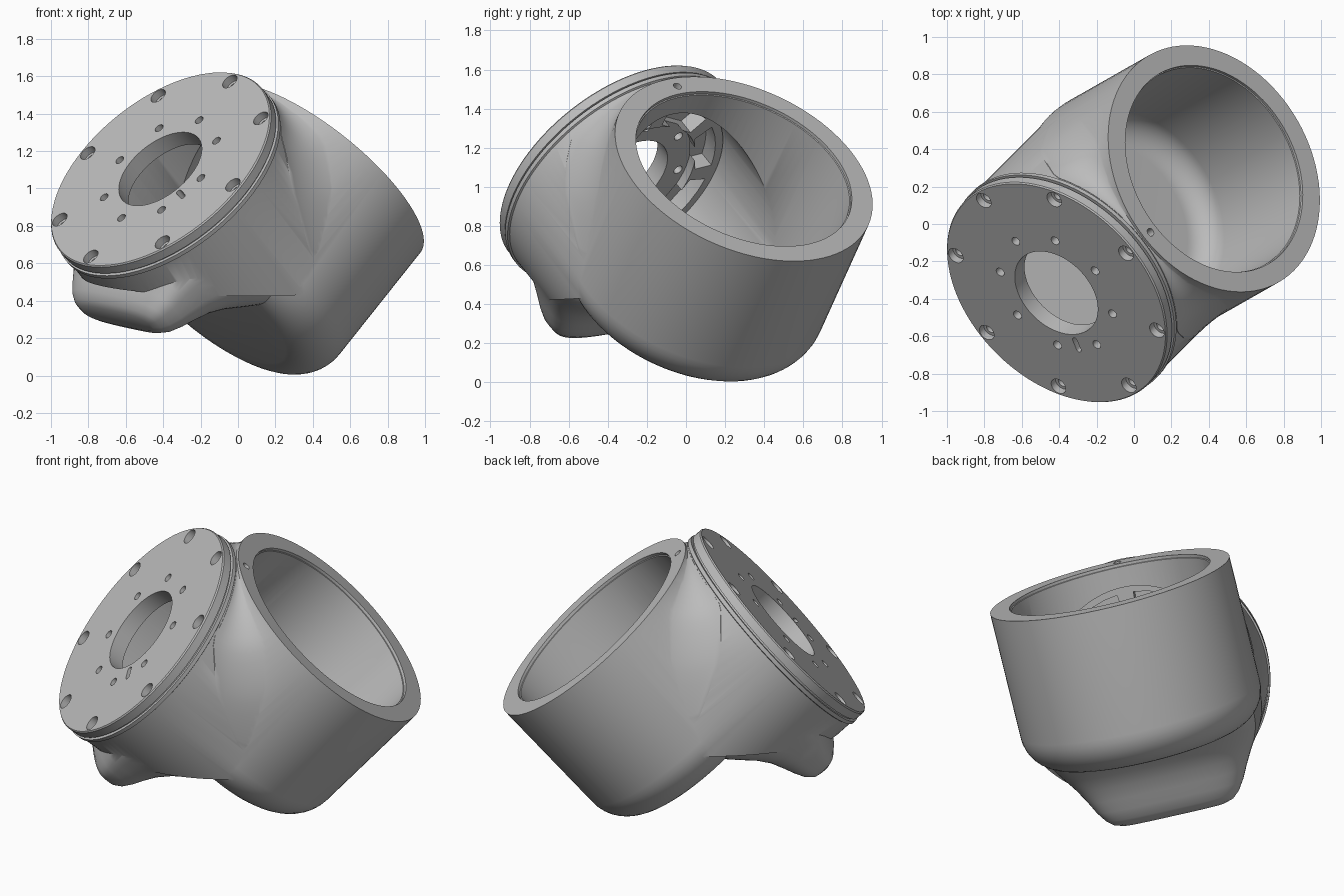
import bpy, bmesh, math
from mathutils import Matrix, Vector

if "Cube" in bpy.data.objects:
    bpy.data.objects.remove(bpy.data.objects["Cube"], do_unlink=True)

# Joint frame: local X across, local Y along the flange axis, local Z along the cup axis
flange_dir = Vector((-0.53, -0.53, 0.661)).normalized()
cup_dir = Vector((0.581, 0.328, 0.745))
cup_dir = (cup_dir - flange_dir * cup_dir.dot(flange_dir)).normalized()
across = flange_dir.cross(cup_dir)
frame = Matrix((across, flange_dir, cup_dir)).transposed().to_4x4()
frame.translation = Vector((0.013, 0.06, 0.57))

grey = bpy.data.materials.new("plain_grey")
grey.use_nodes = True
grey.diffuse_color = (0.5, 0.5, 0.5, 1)
grey.node_tree.nodes["Principled BSDF"].inputs["Base Color"].default_value = (0.5, 0.5, 0.5, 1)


def finish(name, bm):
    bmesh.ops.recalc_face_normals(bm, faces=bm.faces)
    mesh = bpy.data.meshes.new(name)
    bm.to_mesh(mesh)
    bm.free()
    mesh.materials.append(grey)
    obj = bpy.data.objects.new(name, mesh)
    bpy.context.collection.objects.link(obj)
    return obj


def loft(name, rings):
    """Capped solid through equal rings of points."""
    bm = bmesh.new()
    rows = [[bm.verts.new(p) for p in ring] for ring in rings]
    count = len(rows[0])
    for low, high in zip(rows, rows[1:]):
        for i in range(count):
            j = (i + 1) % count
            bm.faces.new((low[i], low[j], high[j], high[i]))
    bm.faces.new(rows[0])
    bm.faces.new(rows[-1])
    return finish(name, bm)


def lathe(name, profile, axis="cup", centre=(0, 0), steps=96):
    """Solid of revolution from (radius, height) points, capped at both ends."""
    rings = []
    for r, h in profile:
        ring = []
        for i in range(steps):
            t = math.tau * i / steps
            u = centre[0] + r * math.sin(t)
            v = centre[1] + r * math.cos(t)
            ring.append((u, v, h) if axis == "cup" else (u, h, v))
        rings.append(ring)
    return loft(name, rings)


def rod(r, lo, hi, axis="flange", centre=(0, 0), steps=96):
    return lathe("rod", [(r, lo), (r, hi)], axis, centre, steps)


def slab(points, half):
    """Side profile in (flange, cup) coordinates, extruded across."""
    return loft("slab", [[(x, y, z) for y, z in points] for x in (-half, half)])


def hull(name, points):
    bm = bmesh.new()
    for p in points:
        bm.verts.new(p)
    bmesh.ops.convex_hull(bm, input=bm.verts[:])
    return finish(name, bm)


def combine(target, tool, operation):
    mod = target.modifiers.new("combine", "BOOLEAN")
    mod.operation, mod.solver, mod.object = operation, "EXACT", tool
    bpy.ops.object.select_all(action="DESELECT")
    bpy.context.view_layer.objects.active = target
    target.select_set(True)
    bpy.ops.object.modifier_apply(modifier=mod.name)
    bpy.data.objects.remove(tool, do_unlink=True)


def arc(radius, centre_r, centre_h, n=10):
    """Quarter round from the floor out to the wall."""
    return [(centre_r + radius * math.sin(math.pi / 2 * i / n),
             centre_h - radius * math.cos(math.pi / 2 * i / n)) for i in range(n + 1)]


# Cup with a rounded foot
R = 0.699
housing = lathe("elbow_housing", arc(0.22, R - 0.22, -0.03) + [(R, 0.707)])

# Round neck towards the flange, cut off diagonally underneath
neck = lathe("neck", [(0.69, 0), (0.69, 0.71), (0.7, 0.715), (0.7, 0.738)], "flange")
combine(neck, slab([(-0.2, 0.8), (0.8, 0.8), (0.8, -0.86), (0.7, -0.76),
                    (0, -0.06), (-0.2, 0)], 0.9), "INTERSECT")
combine(housing, neck, "UNION")

# Soft web filling the valley between neck and cup
sections = []
for k in range(49):
    x = 0.685 * math.sin(math.pi / 2 * (k - 24) / 24)
    w = math.sqrt(0.692 ** 2 - x * x)
    r = max(0.006, min(0.25, 0.97 * (0.705 - w), w))
    curve = [(x, w + r - r * math.cos(q), w + r - r * math.sin(q))
             for q in (math.pi / 2 * i / 12 for i in range(13))]
    sections.append([(x, w - 0.01, w + r)] + curve + [(x, w + r, w - 0.01),
                                                      (x, w - 0.04, w - 0.04)])
combine(housing, loft("web", sections), "UNION")

# Bulge under the neck: (height, half width, back, front) sections with rounded corners
sections = []
for z, half, back, front in ((-0.15, 0.655, 0, 0.72), (-0.24, 0.635, 0.03, 0.72),
                             (-0.32, 0.605, 0.1, 0.72), (-0.4, 0.56, 0.17, 0.705),
                             (-0.48, 0.51, 0.22, 0.67), (-0.56, 0.465, 0.25, 0.63),
                             (-0.63, 0.43, 0.275, 0.59), (-0.69, 0.39, 0.3, 0.56),
                             (-0.725, 0.35, 0.33, 0.525), (-0.742, 0.3, 0.365, 0.49)):
    ring = []
    for i in range(64):
        c, s = math.cos(math.tau * i / 64), math.sin(math.tau * i / 64)
        ring.append((half * math.copysign(abs(c) ** 0.6, c),
                     (back + front) / 2 + (front - back) / 2 * math.copysign(abs(s) ** 0.6, s), z))
    sections.append(ring)
combine(housing, loft("bulge", sections), "UNION")

# Hollow inside: cup bore with a fine lip, then neck bore
combine(housing, lathe("cup_bore", arc(0.14, 0.44, 0)
                       + [(0.58, 0.688), (0.586, 0.69), (0.586, 0.8)]), "DIFFERENCE")
neck_bore = rod(0.57, 0.01, 0.9)
combine(neck_bore, slab([(-0.1, 0.8), (1, 0.8), (1, -0.7), (0.7, -0.6), (0.45, -0.38),
                         (0.2, -0.16), (0, -0.02), (-0.1, 0)], 0.8), "INTERSECT")
combine(housing, neck_bore, "DIFFERENCE")
combine(housing, rod(0.022, 0.6, 0.8, "cup", (0, 0.64), 24), "DIFFERENCE")

# Flange plate with a shadow groove, recessed hub behind and a centre hole
plate = lathe("flange_plate", [(0.565, 0.66), (0.565, 0.738), (0.68, 0.738), (0.68, 0.75),
                               (0.694, 0.75), (0.694, 0.8), (0.688, 0.808)], "flange")
combine(plate, rod(0.4, 0.5, 0.71), "DIFFERENCE")
combine(plate, rod(0.262, 0.5, 1), "DIFFERENCE")

for k in range(8):
    t = math.tau * k / 8
    s, c = math.sin(t), math.cos(t)
    # Counterbored edge hole, inner hole and rear pocket
    combine(plate, rod(0.046, 0.765, 0.9, "flange", (0.634 * s, 0.634 * c), 24), "DIFFERENCE")
    combine(plate, rod(0.028, 0.6, 0.9, "flange", (0.634 * s, 0.634 * c), 24), "DIFFERENCE")
    combine(plate, rod(0.025, 0.5, 1, "flange", (0.354 * s, 0.354 * c), 24), "DIFFERENCE")
    wedge = [(r * math.sin(t + math.pi / 8 + d), y, r * math.cos(t + math.pi / 8 + d))
             for r in (0.415, 0.52) for y in (0.6, 0.75) for d in (-0.3, -0.15, 0, 0.15, 0.3)]
    combine(plate, hull("pocket", wedge), "DIFFERENCE")

# Locating slot
slot = [(-0.302 + e * 0.028 + 0.015 * math.cos(q), y, -0.128 + e * 0.011 + 0.015 * math.sin(q))
        for e in (-1, 1) for y in (0.6, 0.9)
        for q in (math.tau * i / 12 for i in range(12))]
combine(plate, hull("slot", slot), "DIFFERENCE")

# Place both parts and smooth them
for obj in (housing, plate):
    obj.matrix_world = frame
    bpy.ops.object.select_all(action="DESELECT")
    obj.select_set(True)
    bpy.context.view_layer.objects.active = obj
    bpy.ops.object.shade_smooth_by_angle(angle=math.radians(35))
